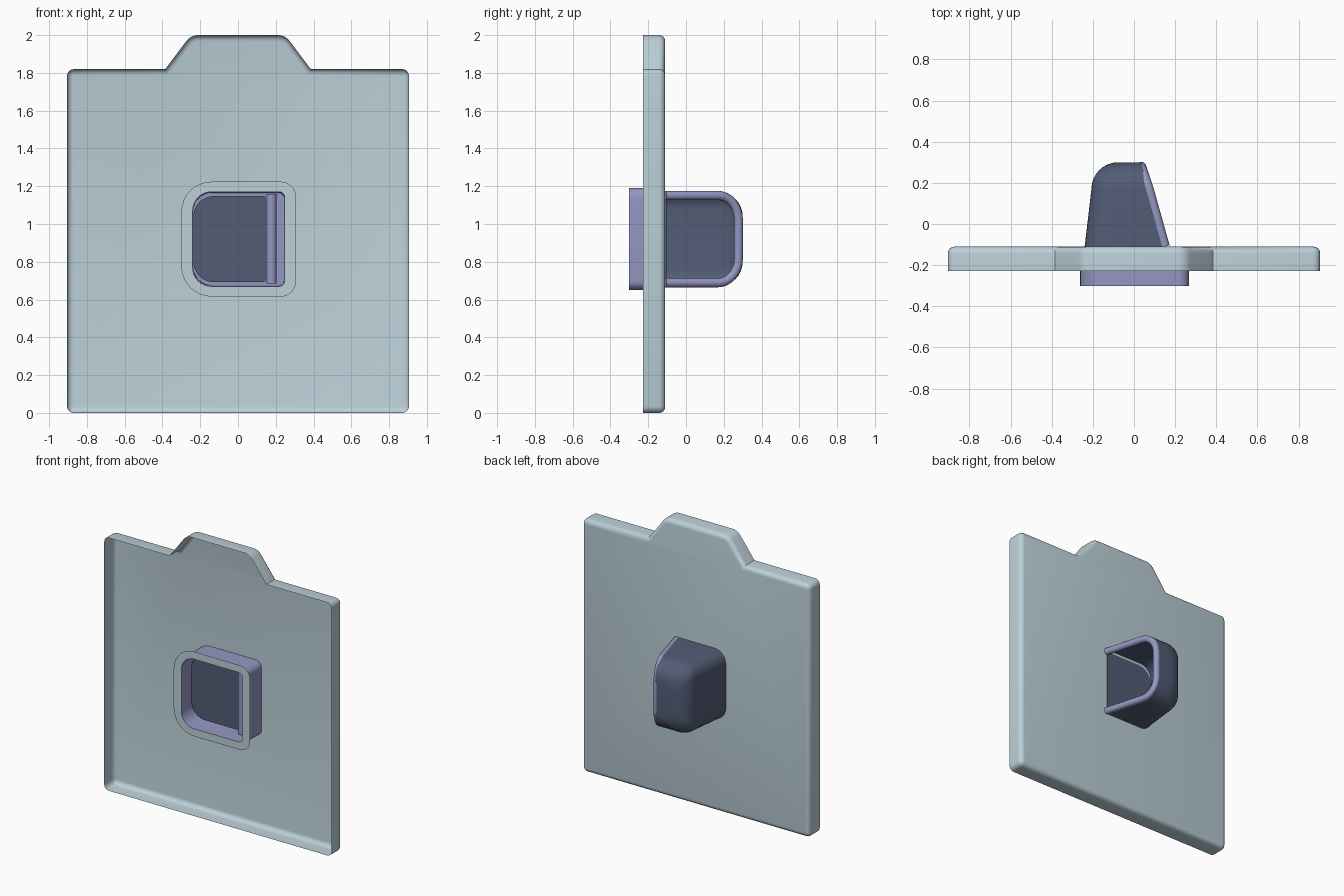
import bpy, bmesh, math
from mathutils import Vector

if "Cube" in bpy.data.objects:
    bpy.data.objects.remove(bpy.data.objects["Cube"])


def material(name, rgb):
    m = bpy.data.materials.new(name)
    m.diffuse_color = (*rgb, 1)
    m.use_nodes = True
    m.node_tree.nodes["Principled BSDF"].inputs["Base Color"].default_value = m.diffuse_color
    return m


PALE = material("pale_blue", (0.50, 0.63, 0.69))
LILAC = material("lilac", (0.30, 0.31, 0.54))
SLATE = material("slate_blue", (0.084, 0.107, 0.178))
ZC = 0.92


def finish(bm, name, mat, angle=35):
    bmesh.ops.recalc_face_normals(bm, faces=bm.faces)
    me = bpy.data.meshes.new(name)
    bm.to_mesh(me)
    bm.free()
    ob = bpy.data.objects.new(name, me)
    bpy.context.collection.objects.link(ob)
    me.materials.append(mat)
    bpy.ops.object.select_all(action='DESELECT')
    bpy.context.view_layer.objects.active = ob
    ob.select_set(True)
    bpy.ops.object.shade_smooth_by_angle(angle=math.radians(angle))
    return ob


def rounded(x0, x1, h, r_left, r_right, n=8):
    """Rounded rectangle in x, z around ZC, with separate left and right radii."""
    pts = []
    for cx, s, r, a0 in ((x1 - r_right, 1, r_right, 0), (x0 + r_left, 1, r_left, 90),
                         (x0 + r_left, -1, r_left, 180), (x1 - r_right, -1, r_right, 270)):
        for i in range(n + 1):
            a = math.radians(a0 + 90 * i / n)
            pts.append((cx + r * math.cos(a), ZC + s * (h - r) + r * math.sin(a)))
    return pts


def loft(name, mat, loops, cap_start=False, cap_end=False, closed=True):
    """Skin a list of (y, [(x, z)...]) sections."""
    bm = bmesh.new()
    rows = [[bm.verts.new((x, y, z)) for x, z in pts] for y, pts in loops]
    for a, b in zip(rows, rows[1:]):
        n = len(a)
        for i in range(n if closed else n - 1):
            j = (i + 1) % n
            bm.faces.new((a[i], a[j], b[j], b[i]))
    if cap_start:
        bm.faces.new(rows[0])
    if cap_end:
        bm.faces.new(rows[-1])
    return finish(bm, name, mat)


# Main panel: a thin tray, open at the front, with a tab on top
bm = bmesh.new()
half = [(0.905, 0), (0.905, 1.82), (0.385, 1.82), (0.25, 2.0)]
outline = half + [(-x, z) for x, z in reversed(half)]
face = bm.faces.new([bm.verts.new((x, -0.228, z)) for x, z in outline])
convex = [v for v in bm.verts if abs(abs(v.co.x) - 0.385) > 0.01]
bmesh.ops.bevel(bm, geom=convex, offset=0.035, segments=4, profile=0.5, affect='VERTICES')
front = bm.faces[:]
ext = bmesh.ops.extrude_face_region(bm, geom=front, use_keep_orig=True)
bmesh.ops.translate(bm, vec=(0, 0.118, 0),
                    verts=[g for g in ext['geom'] if isinstance(g, bmesh.types.BMVert)])
bmesh.ops.delete(bm, geom=[f for f in bm.faces if f.calc_center_median().y < -0.22],
                 context='FACES_ONLY')
back = [e for e in bm.edges if all(v.co.y > -0.12 for v in e.verts)]
bmesh.ops.bevel(bm, geom=back, offset=0.032, segments=4, profile=0.5, affect='EDGES')
panel = finish(bm, "panel", PALE)
if sum(f.normal.y * f.area for f in panel.data.polygons) < 0:
    panel.data.flip_normals()

# Flat lip around the front opening
loft("opening_lip", PALE, [(-0.302, rounded(-0.30, 0.307, 0.304, 0.16, 0.08)),
                           (-0.302, rounded(-0.24, 0.247, 0.25, 0.10, 0.03))])

# Collar walls behind the lip, outside and inside, and the inner backing
loft("collar_outer", LILAC, [(-0.302, rounded(-0.262, 0.267, 0.27, 0.12, 0.05)),
                             (-0.112, rounded(-0.262, 0.267, 0.27, 0.12, 0.05))])
loft("collar_inner", LILAC, [(-0.302, rounded(-0.24, 0.247, 0.25, 0.10, 0.03)),
                             (-0.13, rounded(-0.238, 0.244, 0.245, 0.10, 0.03))], cap_end=True)

# Flap and its hinge bar
flap = rounded(-0.237, 0.145, 0.228, 0.11, 0.01)
loft("flap", SLATE, [(-0.19, flap), (-0.104, flap)], True, True)


def tube(name, pts, radius):
    cu = bpy.data.curves.new(name, 'CURVE')
    cu.dimensions = '3D'
    cu.bevel_depth = radius
    cu.bevel_resolution = 4
    cu.use_fill_caps = True
    sp = cu.splines.new('POLY')
    sp.points.add(len(pts) - 1)
    for p, co in zip(sp.points, pts):
        p.co = (*co, 1)
    sp.use_smooth = True
    ob = bpy.data.objects.new(name, cu)
    bpy.context.collection.objects.link(ob)
    cu.materials.append(LILAC)


tube("hinge_bar", [(0.177, -0.205, 0.685), (0.177, -0.205, 1.16)], 0.027)


# Scoop: rounded hood behind the panel, open on its slanted right side
def right_edge(y):
    return 0.15 - 0.28 * (y + 0.11)


R = 0.13
stations = [(-0.11, -0.24, 0.25), (0.04, -0.222, 0.25)]
for i in range(9):
    a = math.radians(90 * i / 8)
    stations.append((0.17 + R * math.sin(a), -0.207 + R * (1 - math.cos(a)),
                     0.25 - R * (1 - math.cos(a))))
sections = []
for y, xl, h in stations:
    r = 0.09
    xr = right_edge(y)
    pts = [(xr, ZC + h)]
    for s, a0 in ((1, 90), (-1, 180)):
        for i in range(9):
            a = math.radians(a0 + 90 * i / 8)
            pts.append((xl + r + r * math.cos(a), ZC + s * (h - r) + r * math.sin(a)))
    pts.append((xr, ZC - h))
    sections.append((y, pts))
loft("scoop", SLATE, sections, cap_end=True, closed=False)

# Rounded rim along the open edge of the scoop
arm = [(right_edge(y), y - 0.022 * max(0, (y - 0.17) / R), ZC + h - 0.019)
       for y, xl, h in stations]
tube("scoop_rim", arm + [(x, y, 2 * ZC - z) for x, y, z in reversed(arm)], 0.024)
